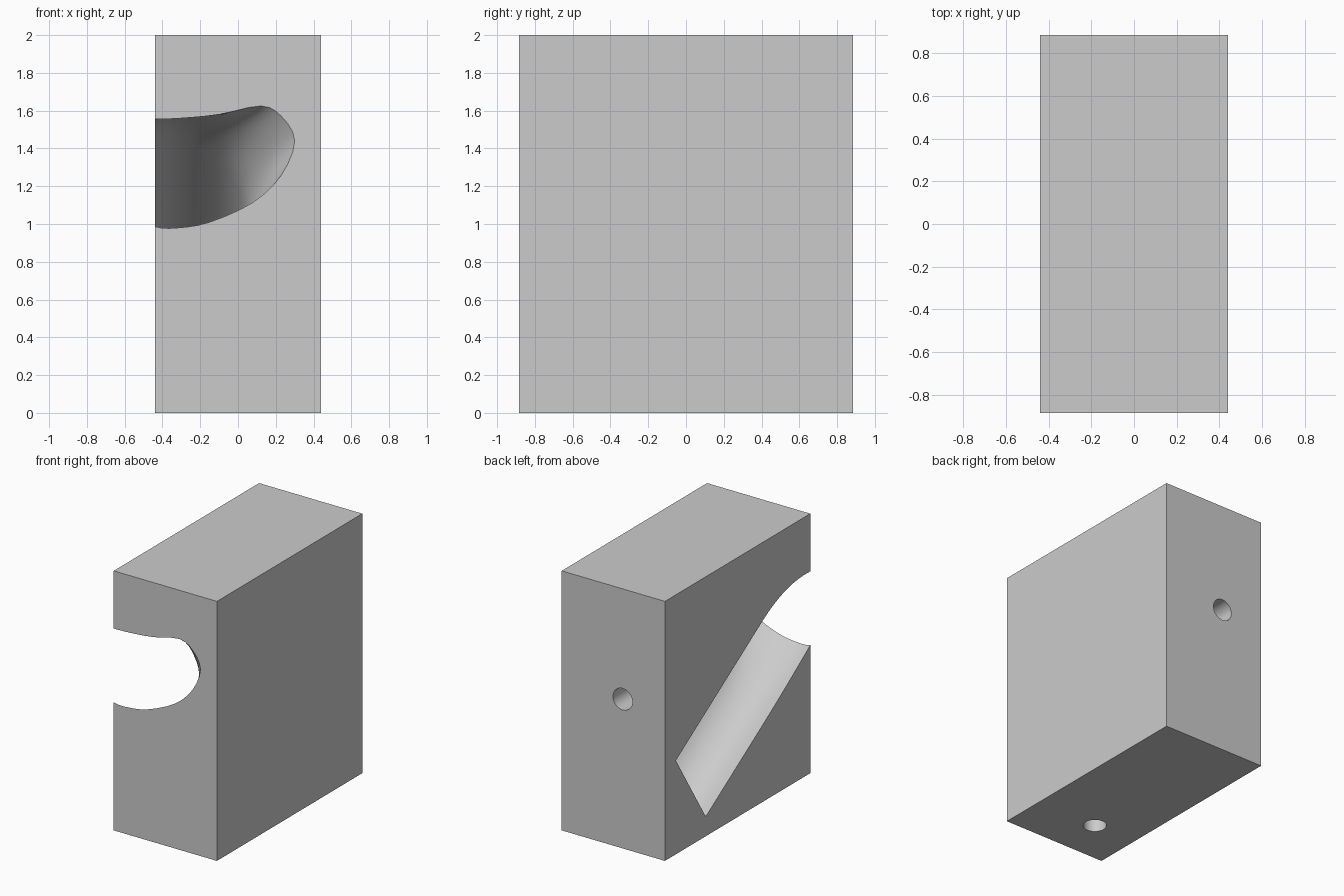
import bpy, bmesh, math
from mathutils import Vector

if "Cube" in bpy.data.objects:
    bpy.data.objects.remove(bpy.data.objects["Cube"])

grey = bpy.data.materials.new("plain grey")
grey.use_nodes = True
grey.diffuse_color = (0.6, 0.6, 0.6, 1)
grey.node_tree.nodes["Principled BSDF"].inputs["Base Color"].default_value = grey.diffuse_color


def add_object(name, bm):
    bmesh.ops.recalc_face_normals(bm, faces=bm.faces)
    mesh = bpy.data.meshes.new(name)
    bm.to_mesh(mesh)
    bm.free()
    mesh.materials.append(grey)
    obj = bpy.data.objects.new(name, mesh)
    bpy.context.collection.objects.link(obj)
    return obj


def rod(name, start, end, radius, sides):
    """Closed cylinder between two points."""
    start, end = Vector(start), Vector(end)
    axis = end - start
    bm = bmesh.new()
    bmesh.ops.create_cone(bm, cap_ends=True, segments=sides,
                          radius1=radius, radius2=radius, depth=axis.length)
    turn = Vector((0, 0, 1)).rotation_difference(axis).to_matrix()
    for v in bm.verts:
        v.co = turn @ v.co + (start + end) / 2
    return add_object(name, bm)


def smooth_loop(points, steps):
    """Closed Catmull-Rom curve through the points."""
    out, n = [], len(points)
    for i in range(n):
        a, b, c, d = (Vector(points[(i + k) % n]) for k in (-1, 0, 1, 2))
        for s in range(steps):
            t = s / steps
            out.append(b + (c - a) * t / 2 + (a * 2 - b * 5 + c * 4 - d) * t * t / 2
                       + (b * 3 - a - c * 3 + d) * t ** 3 / 2)
    return out


# Block
bm = bmesh.new()
bmesh.ops.create_cube(bm, size=1)
for v in bm.verts:
    v.co = Vector((v.co.x * 0.88, v.co.y * 1.77, v.co.z * 2 + 1))
block = add_object("block", bm)

# Sloping channel: round tube that flares into an oblique mouth at the front
SLOPE, AXIS_X, RADIUS = 0.637, -0.32, 0.36
AXIS_Z = lambda y: 0.8 - SLOPE * y
tilt = math.atan(SLOPE)
mouth = smooth_loop([
    (0.3, 1.44), (0.23, 1.57), (0.12, 1.625), (-0.1, 1.58),
    (-0.3, 1.56), (-0.44, 1.555), (-0.57, 1.55), (-0.65, 1.46),
    (-0.68, 1.36), (-0.65, 1.2), (-0.57, 1.06), (-0.44, 0.987),
    (-0.32, 0.98), (-0.15, 1.01), (0.08, 1.115), (0.23, 1.26)], 3)
count = len(mouth)
angles = [i * math.tau / count for i in range(count)]


def tube_point(a, y):
    return Vector((AXIS_X + RADIUS * math.cos(a), y,
                   AXIS_Z(y) + RADIUS / math.cos(tilt) * math.sin(a)))


front, bend, end = -0.885, -0.3, 0.57
rings = [[Vector((p.x, front - 0.06, p.y)) for p in mouth]]
for k in range(9):
    t = 1 - k / 8
    y = bend + (front - bend) * t
    ring = []
    for a, p in zip(angles, mouth):
        shift = Vector((p.x, front, p.y)) - tube_point(a, front)
        ring.append(tube_point(a, y) + shift * t * t)
    rings.append(ring)
# Flat end square to the slope
rings.append([Vector((AXIS_X + RADIUS * math.cos(a),
                      end + RADIUS * math.sin(a) * math.sin(tilt),
                      AXIS_Z(end) + RADIUS * math.sin(a) * math.cos(tilt))) for a in angles])

bm = bmesh.new()
loops = [[bm.verts.new(p) for p in ring] for ring in rings]
for r, s in zip(loops, loops[1:]):
    for i in range(count):
        j = (i + 1) % count
        bm.faces.new((r[i], r[j], s[j], s[i]))
bm.faces.new(loops[0])
bm.faces.new(loops[-1])
channel = add_object("channel_cutter", bm)

# Narrower faceted bore at the low end
bore = rod("bore_cutter", (-0.3, end - 0.08, AXIS_Z(end - 0.08)),
           (-0.3, 1.5, AXIS_Z(1.5)), 0.32, 12)

# Blind pin holes in the top, bottom and back
HOLE, DEPTH, HX = 0.083, 0.3, -0.08
holes = [
    rod("top_hole_cutter", (HX, 0.09, 2.1), (HX, 0.09, 2 - DEPTH), HOLE, 32),
    rod("bottom_hole_cutter", (HX, -0.53, -0.1), (HX, -0.53, DEPTH), HOLE, 32),
    rod("back_hole_cutter", (HX, 1, 1.15), (HX, 0.885 - DEPTH, 1.15), HOLE, 32),
]

# Cut everything out of the block
bpy.context.view_layer.objects.active = block
block.select_set(True)
for cutter in [channel, bore] + holes:
    mod = block.modifiers.new(cutter.name, "BOOLEAN")
    mod.operation = "DIFFERENCE"
    mod.solver = "EXACT"
    mod.object = cutter
    bpy.ops.object.modifier_apply(modifier=mod.name)
    bpy.data.objects.remove(cutter)

bpy.ops.object.select_all(action="DESELECT")
block.select_set(True)
bpy.ops.object.shade_smooth_by_angle(angle=math.radians(25))
